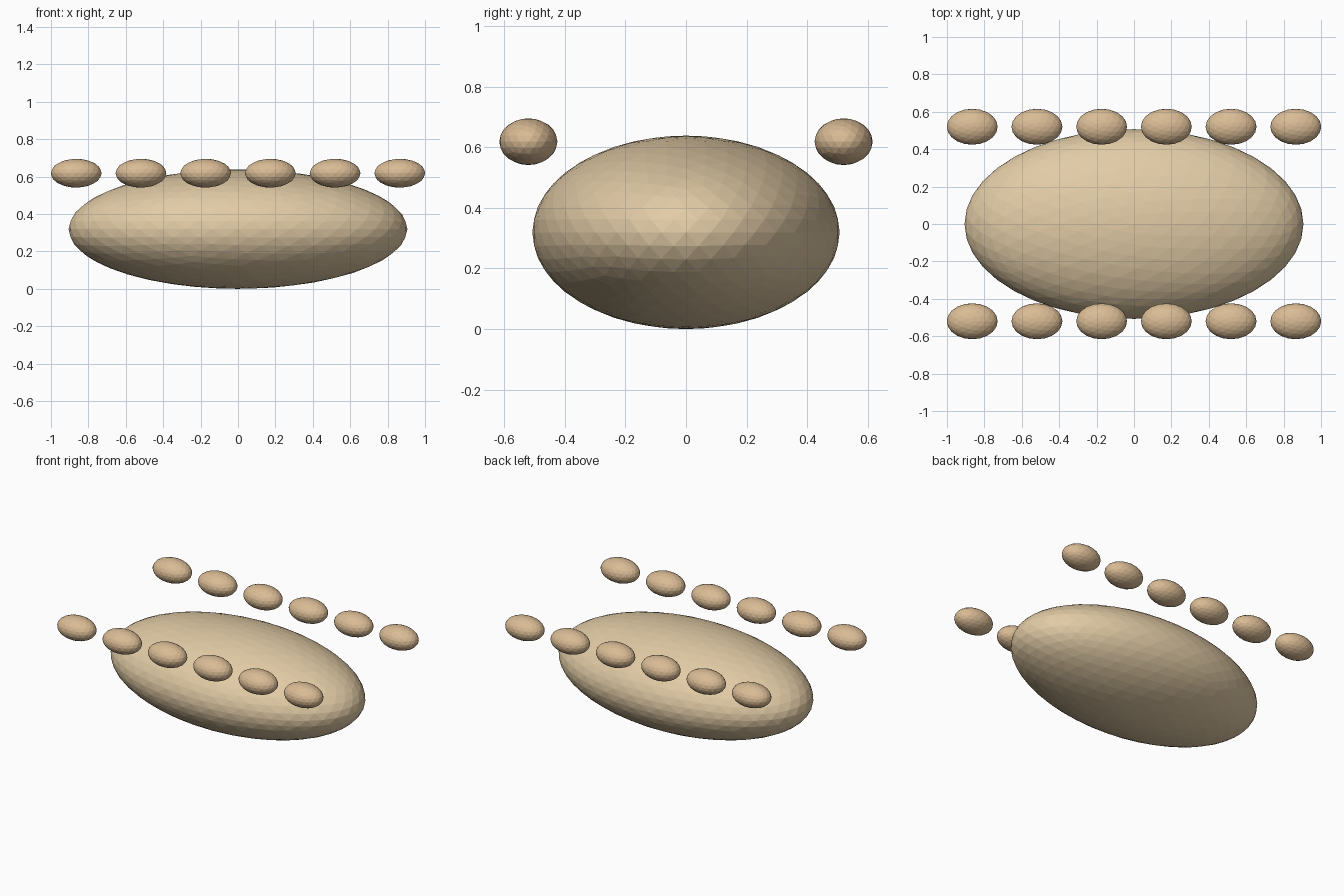
import bpy

if "Cube" in bpy.data.objects:
    bpy.data.objects.remove(bpy.data.objects["Cube"])


def material(name, rgb):
    m = bpy.data.materials.new(name)
    m.diffuse_color = (*rgb, 1)
    m.use_nodes = True
    m.node_tree.nodes["Principled BSDF"].inputs["Base Color"].default_value = m.diffuse_color
    return m


def ellipsoid(name, centre, radii, subdivisions, mat):
    # Flat-faced icosphere stretched to its three radii
    bpy.ops.mesh.primitive_ico_sphere_add(subdivisions=subdivisions, radius=1, location=centre)
    ob = bpy.context.object
    ob.name = name
    ob.scale = radii
    bpy.ops.object.transform_apply(location=False, rotation=False, scale=True)
    ob.data.materials.append(mat)
    return ob


body_tan = material("body_tan", (0.76, 0.60, 0.38))
bead_tan = material("bead_tan", (0.70, 0.50, 0.30))

# Large body
ellipsoid("body", (0, 0, 0.319), (0.906, 0.507, 0.319), 4, body_tan)

# Two rows of six small beads along the upper sides
for side, y in (("front", -0.52), ("back", 0.52)):
    for i in range(6):
        x = (i - 2.5) * 0.346
        ellipsoid(f"{side}_bead_{i + 1}", (x, y, 0.618), (0.136, 0.096, 0.077), 3, bead_tan)
